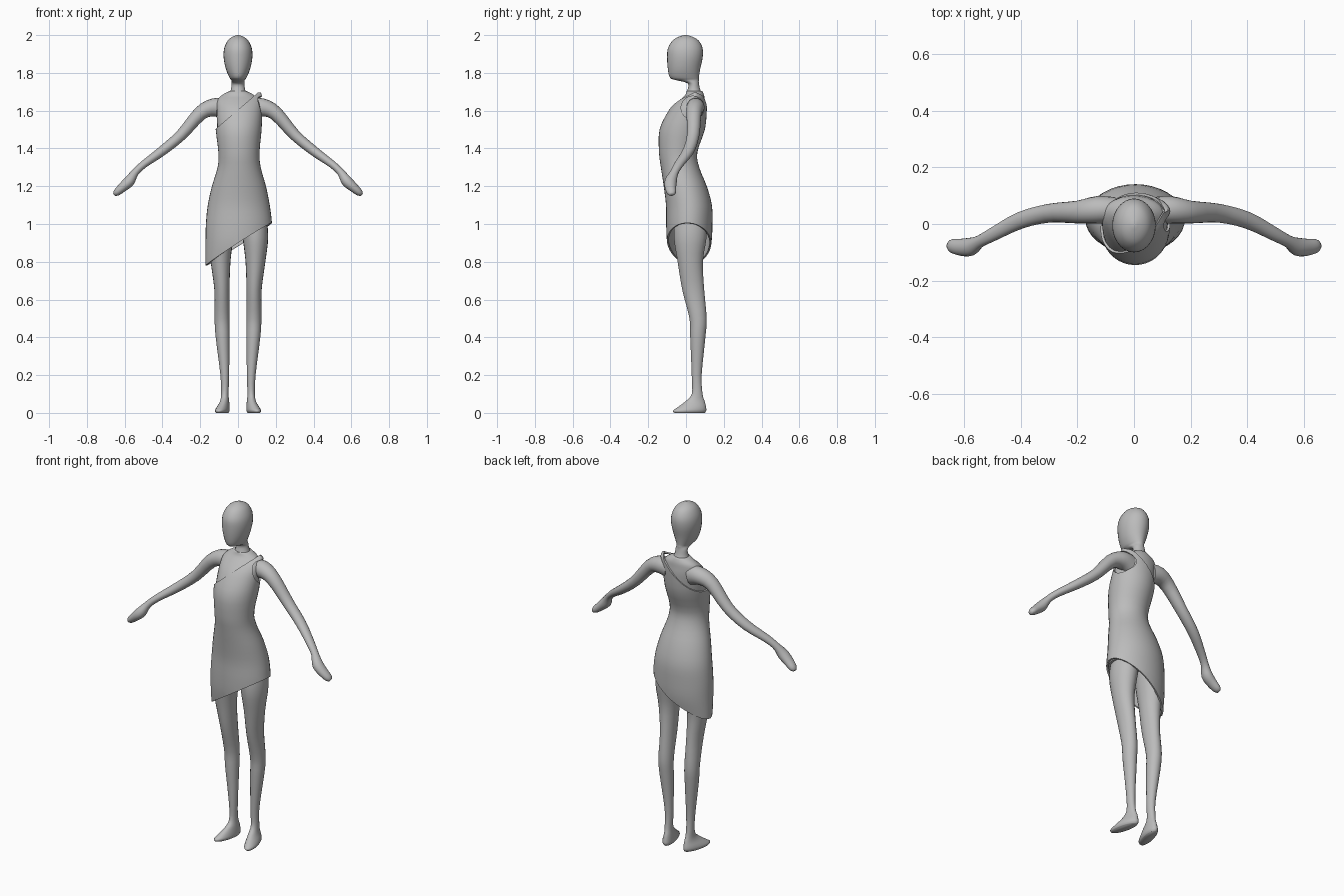
import bpy, bmesh, math
from mathutils import Vector

if "Cube" in bpy.data.objects:
    bpy.data.objects.remove(bpy.data.objects["Cube"])

grey = bpy.data.materials.new("plain grey")
grey.use_nodes = True
grey.diffuse_color = (0.5, 0.5, 0.5, 1)
grey.node_tree.nodes["Principled BSDF"].inputs["Base Color"].default_value = grey.diffuse_color


def smooth_rows(rows, steps):
    """Catmull-Rom interpolation between the given rows."""
    rows = [Vector(r) for r in rows]
    padded = [rows[0]] + rows + [rows[-1]]
    out = []
    for p, q, r, s in zip(padded, padded[1:], padded[2:], padded[3:]):
        for i in range(steps):
            t = i / steps
            out.append(0.5 * (2 * q + (r - p) * t + (2 * p - 5 * q + 4 * r - s) * t**2
                              + (3 * q - 3 * r + s - p) * t**3))
    return out + [rows[-1]]


def finish(name, bm):
    bmesh.ops.recalc_face_normals(bm, faces=bm.faces)
    mesh = bpy.data.meshes.new(name)
    bm.to_mesh(mesh)
    bm.free()
    mesh.materials.append(grey)
    obj = bpy.data.objects.new(name, mesh)
    bpy.context.collection.objects.link(obj)
    return obj


def shade(obj, angle=50):
    bpy.ops.object.select_all(action='DESELECT')
    obj.select_set(True)
    bpy.context.view_layer.objects.active = obj
    bpy.ops.object.shade_smooth_by_angle(angle=math.radians(angle))


def skin_rings(rings, caps=(True, True)):
    """Bridge rings of points into a tube."""
    bm = bmesh.new()
    loops = [[bm.verts.new(p) for p in ring] for ring in rings]
    n = len(loops[0])
    for lo, hi in zip(loops, loops[1:]):
        for i in range(n):
            j = (i + 1) % n
            bm.faces.new((lo[i], lo[j], hi[j], hi[i]))
    for loop, cap in zip((loops[0], loops[-1]), caps):
        if cap:
            bm.faces.new(loop)
    return bm


def upright(rows, n=28, steps=3, scale=1.0, caps=(True, True)):
    """Tube of level ellipses from rows of z, x min, x max, y min, y max."""
    rings = []
    for z, x0, x1, y0, y1 in smooth_rows(rows, steps):
        rings.append([((x0 + x1) / 2 + (x1 - x0) / 2 * scale * math.cos(a),
                       (y0 + y1) / 2 + (y1 - y0) / 2 * scale * math.sin(a), z)
                      for a in (math.tau * i / n for i in range(n))])
    return skin_rings(rings, caps)


def along_path(rows, side, n=20, steps=3):
    """Tube square to its path from rows of x, y, z, thickness, width."""
    rows = smooth_rows(rows, steps)
    rings = []
    for k, row in enumerate(rows):
        ahead, behind = rows[min(k + 1, len(rows) - 1)], rows[max(k - 1, 0)]
        d = (Vector(ahead[:3]) - Vector(behind[:3])).normalized()
        up = d.cross(Vector((0, 1, 0))).normalized()
        across = up.cross(d)
        ring = []
        for i in range(n):
            a = math.tau * i / n
            p = Vector(row[:3]) + up * row[3] * math.cos(a) + across * row[4] * math.sin(a)
            ring.append((p.x * side, p.y, p.z))
        rings.append(ring)
    return skin_rings(rings)


def cut(bm, point, normal):
    """Slice and drop everything on the normal's side."""
    bmesh.ops.bisect_plane(bm, geom=bm.verts[:] + bm.edges[:] + bm.faces[:],
                           plane_co=point, plane_no=normal, clear_outer=True)


# Head and neck
shade(finish("head_and_neck", upright([
    (1.67, -.055, .055, -.01, .095), (1.71, -.038, .038, .008, .076),
    (1.745, -.034, .034, .008, .068), (1.762, -.036, .036, -.055, .068),
    (1.775, -.045, .045, -.085, .068), (1.82, -.064, .064, -.096, .075),
    (1.88, -.076, .076, -.1, .088), (1.93, -.073, .073, -.096, .088),
    (1.97, -.055, .055, -.072, .068), (1.99, -.032, .032, -.042, .038),
    (2.0, -.006, .006, -.01, .006)])), 70)

# Torso and dress share one outline
hips = [(.74, -.168, .17, -.06, .10), (.8, -.172, .175, -.08, .115),
        (.9, -.172, .178, -.1, .135), (1.0, -.17, .18, -.105, .14),
        (1.1, -.16, .168, -.106, .137), (1.2, -.138, .148, -.118, .11),
        (1.3, -.108, .12, -.133, .07), (1.38, -.104, .114, -.143, .06),
        (1.5, -.118, .125, -.14, .1), (1.6, -.122, .128, -.092, .11)]
dress_top = [(1.65, -.12, .128, -.05, .11), (1.68, -.12, .126, -.005, .1),
             (1.697, -.12, .12, .035, .06)]
torso_top = [(1.65, -.12, .12, -.045, .105), (1.68, -.095, .095, -.01, .1),
             (1.703, -.05, .05, .0, .09)]
shade(finish("torso", upright(hips[3:] + torso_top, scale=.93)), 70)

bm = upright(hips + dress_top, n=36, caps=(False, True))
cut(bm, (0, 0, .892), (.64, -.08, -1))
cut(bm, (0, 0, 1.605), (-.86, 0, 1))
dress = finish("one_shoulder_dress", bm)
shell = dress.modifiers.new("cloth", 'SOLIDIFY')
shell.thickness = .009

# Armhole on the strap side
bm = bmesh.new()
bmesh.ops.create_cone(bm, cap_ends=True, segments=32, radius1=.062, radius2=.062, depth=.2)
for v in bm.verts:
    v.co = Vector((.16 + v.co.z, .036 + v.co.x, 1.615 + v.co.y))
cutter = finish("armhole_cutter", bm)
cutter.hide_render = True
hole = dress.modifiers.new("armhole", 'BOOLEAN')
hole.object = cutter
bpy.context.view_layer.objects.active = dress
for mod in ("cloth", "armhole"):
    bpy.ops.object.modifier_apply(modifier=mod)
bpy.data.objects.remove(cutter)
shade(dress, 40)

# Arms with mitten hands, legs with feet
arm = [(.07, .05, 1.61, .055, .045), (.13, .05, 1.617, .048, .048),
       (.2, .042, 1.585, .038, .04), (.3, .038, 1.472, .03, .033),
       (.4, .013, 1.388, .026, .03), (.5, -.038, 1.315, .02, .024),
       (.545, -.062, 1.272, .02, .022), (.575, -.08, 1.228, .029, .032),
       (.61, -.082, 1.195, .025, .03), (.642, -.077, 1.167, .019, .024),
       (.655, -.075, 1.156, .009, .012)]
leg = [(1.04, .01, .15, -.06, .11), (.93, .024, .16, -.065, .11),
       (.8, .04, .145, -.045, .09), (.65, .045, .125, -.02, .097),
       (.5, .045, .124, .018, .11), (.4, .045, .118, .022, .103),
       (.2, .047, .093, .03, .083), (.1, .05, .09, .03, .088),
       (.06, .047, .095, -.005, .1), (.03, .043, .108, -.045, .107),
       (.012, .042, .112, -.07, .108), (0, .048, .105, -.062, .1)]
for side, label in ((1, "left"), (-1, "right")):
    shade(finish(label + "_arm", along_path(arm, side)), 70)
    bm = upright(leg, n=22)
    for v in bm.verts:
        toe_out = .22 * max(0, 1 - v.co.z / .12)
        v.co.x = side * (v.co.x - (v.co.y - .05) * toe_out)
    shade(finish(label + "_leg", bm), 60)
